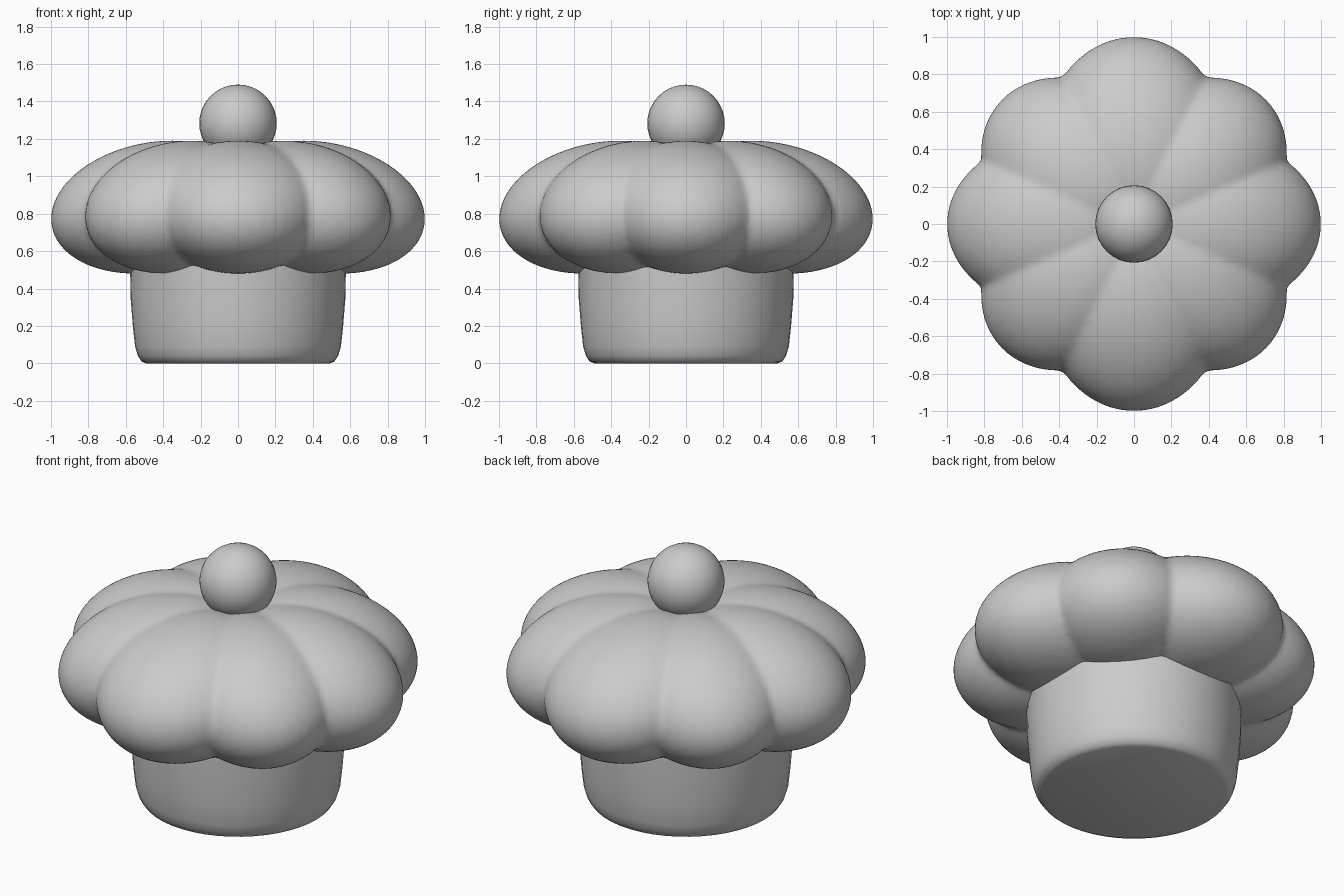
import bpy
import bmesh
from math import radians, pi
from mathutils import Matrix

if "Cube" in bpy.data.objects:
    bpy.data.objects.remove(bpy.data.objects["Cube"], do_unlink=True)

grey = bpy.data.materials.new("plain_grey")
grey.use_nodes = True
grey.diffuse_color = (0.6, 0.6, 0.6, 1)
grey.node_tree.nodes["Principled BSDF"].inputs["Base Color"].default_value = grey.diffuse_color


def make_object(name, bm):
    mesh = bpy.data.meshes.new(name)
    bmesh.ops.recalc_face_normals(bm, faces=bm.faces)
    bm.to_mesh(mesh)
    bm.free()
    mesh.materials.append(grey)
    mesh.shade_smooth()
    obj = bpy.data.objects.new(name, mesh)
    bpy.context.collection.objects.link(obj)
    return obj


def add_lobe(bm, angle, reach, length, width):
    """Ellipsoid reaching outward, its outer end drooping slightly."""
    droop = Matrix.Identity(4)
    droop[2][0] = -0.115
    place = (Matrix.Rotation(radians(angle), 4, "Z")
             @ Matrix.Translation((reach - length, 0, 0.835))
             @ droop @ Matrix.Diagonal((length, width, 0.35, 1)))
    bmesh.ops.create_uvsphere(bm, u_segments=48, v_segments=32, radius=1, matrix=place)


# Puffy top: eight lobes melted into one skin
bm = bmesh.new()
for half_turn in (0, 180):
    add_lobe(bm, half_turn, 1.0, 0.55, 0.45)
    add_lobe(bm, half_turn + 90, 1.0, 0.55, 0.48)
    for side in (-1, 1):
        add_lobe(bm, half_turn + side * 42.5, 0.97, 0.54, 0.45)
top = make_object("puffy_top", bm)
remesh = top.modifiers.new("merge_lobes", "REMESH")
remesh.mode = "VOXEL"
remesh.voxel_size = 0.02
remesh.use_smooth_shade = True
soften = top.modifiers.new("soften_creases", "SMOOTH")
soften.factor = 0.5
soften.iterations = 3

# Cup: revolved profile with a rounded foot
profile = [(0, 0), (0.49, 0), (0.515, 0.01), (0.535, 0.04), (0.55, 0.09),
           (0.562, 0.2), (0.574, 0.35), (0.578, 0.6), (0, 0.6)]
bm = bmesh.new()
verts = [bm.verts.new((r, 0, z)) for r, z in profile]
edges = [bm.edges.new(pair) for pair in zip(verts, verts[1:])]
bmesh.ops.spin(bm, geom=verts + edges, cent=(0, 0, 0), axis=(0, 0, 1),
               angle=2 * pi, steps=48, use_merge=True)
bmesh.ops.remove_doubles(bm, verts=bm.verts, dist=0.0001)
cup = make_object("cup", bm)
bpy.context.view_layer.objects.active = cup
cup.select_set(True)
bpy.ops.object.shade_smooth_by_angle(angle=radians(40))

# Round ball on top
bm = bmesh.new()
bmesh.ops.create_uvsphere(bm, u_segments=32, v_segments=20, radius=0.207,
                          matrix=Matrix.Translation((0, 0, 1.283)))
make_object("top_ball", bm)
